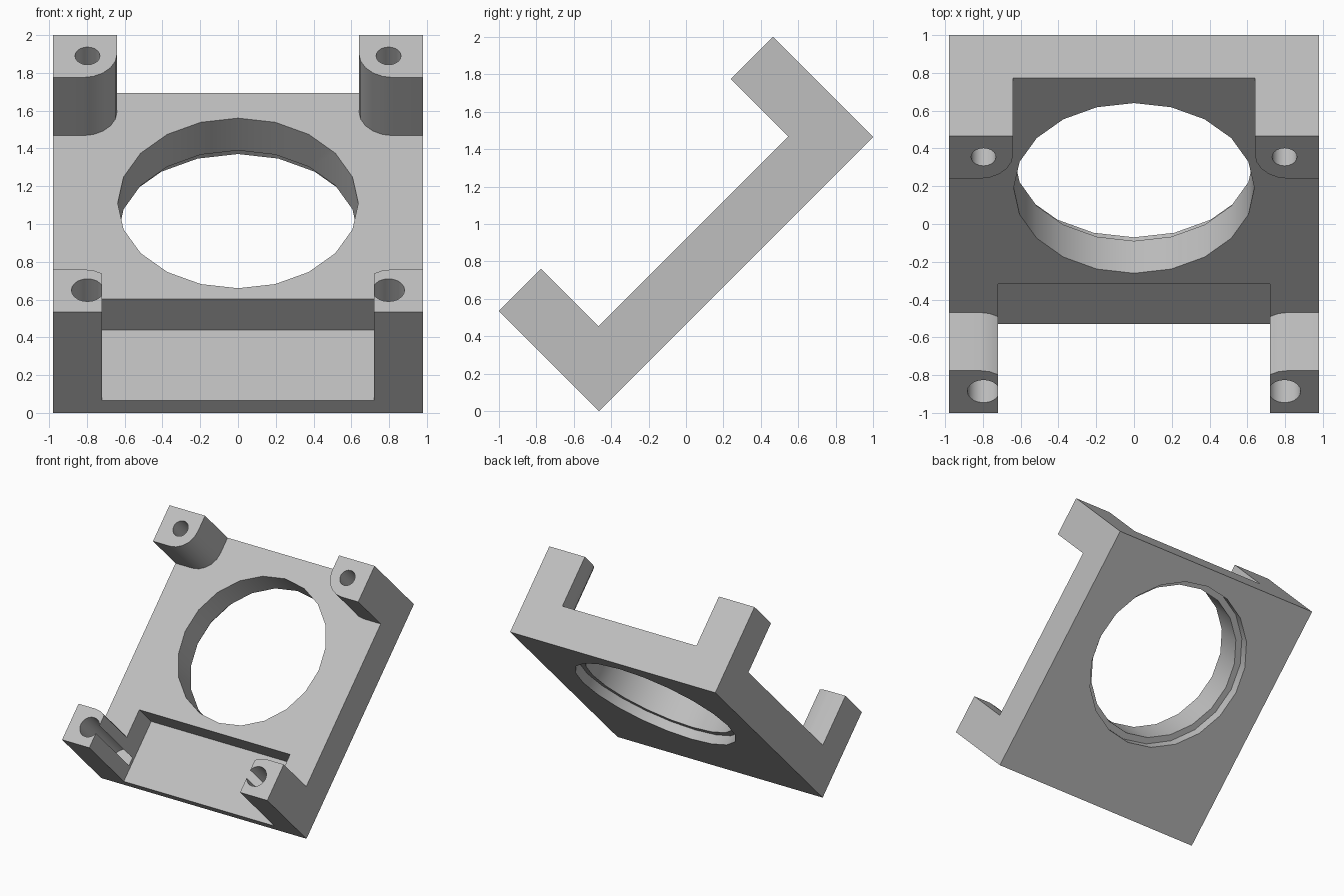
import bpy, bmesh, math

if "Cube" in bpy.data.objects:
    bpy.data.objects.remove(bpy.data.objects["Cube"], do_unlink=True)

WIDTH, LENGTH, HEIGHT, FLOOR = 1.96, 2.072, 0.757, 0.322
MID = LENGTH / 2
LEG_EDGE, LEG_X, ROUND = 0.718, 0.64, 0.18

grey = bpy.data.materials.new("light grey plastic")
grey.use_nodes = True
colour = (0.52, 0.52, 0.52, 1)
grey.diffuse_color = colour
grey.node_tree.nodes["Principled BSDF"].inputs["Base Color"].default_value = colour


def prism(name, outline, low, high):
    """Extrude an outline upward between two heights."""
    bm = bmesh.new()
    face = bm.faces.new([bm.verts.new((x, y, low)) for x, y in outline])
    top = bmesh.ops.extrude_face_region(bm, geom=[face])["geom"]
    verts = [v for v in top if isinstance(v, bmesh.types.BMVert)]
    bmesh.ops.translate(bm, verts=verts, vec=(0, 0, high - low))
    bmesh.ops.recalc_face_normals(bm, faces=bm.faces)
    mesh = bpy.data.meshes.new(name)
    bm.to_mesh(mesh)
    bm.free()
    obj = bpy.data.objects.new(name, mesh)
    bpy.context.collection.objects.link(obj)
    mesh.materials.append(grey)
    return obj


def rect(x, y0, y1):
    return [(-x, y0), (x, y0), (x, y1), (-x, y1)]


def circle(cx, cy, r, sides=20):
    steps = [math.tau * i / sides for i in range(sides)]
    return [(cx + r * math.cos(a), cy + r * math.sin(a)) for a in steps]


def cut(target, cutter):
    cutter.hide_render = True
    mod = target.modifiers.new("cut", "BOOLEAN")
    mod.operation, mod.solver, mod.object = "DIFFERENCE", "EXACT", cutter
    bpy.context.view_layer.objects.active = target
    bpy.ops.object.modifier_apply(modifier=mod.name)
    bpy.data.objects.remove(cutter, do_unlink=True)


# Solid block that the bracket is carved from
bracket = prism("mounting_bracket", rect(WIDTH / 2, 0, LENGTH), 0, HEIGHT)

# Space between the four corner legs, rounding each inner leg corner
quarter = [(1.3, LEG_EDGE)]
for i in range(6):
    a = math.radians(270 - 18 * i)
    quarter.append((LEG_X + ROUND + ROUND * math.cos(a),
                    LEG_EDGE + ROUND + ROUND * math.sin(a)))
quarter.append((LEG_X, 1.3))
half = quarter + [(-x, y) for x, y in reversed(quarter)]
outline = [(x, MID + y) for x, y in half + [(-x, -y) for x, y in half]]
cut(bracket, prism("leg_gap_cutter", outline, FLOOR, 1))

# Pocket in the lower edge
cut(bracket, prism("pocket_cutter", rect(0.72, -0.2, 0.53), 0.092, 1.1))

# Large round opening with a shallow counterbore underneath
cut(bracket, prism("opening_cutter", circle(0, 1.248, 0.637), -0.2, 1.1))
cut(bracket, prism("counterbore_cutter", circle(0, 1.248, 0.69), -0.2, 0.08))

# Blind screw holes in the legs
for side in (-1, 1):
    for along, radius in ((0.162, 0.085), (1.916, 0.066)):
        cut(bracket, prism("screw_hole_cutter",
                           circle(side * 0.797, along, radius), 0.12, 1.1))

# Tilt the bracket onto its lower edge
bracket.rotation_euler.x = math.radians(45)
bracket.location.y = -0.465
bpy.ops.object.select_all(action="DESELECT")
bracket.select_set(True)
bpy.context.view_layer.objects.active = bracket
bpy.ops.object.transform_apply(location=True, rotation=True, scale=True)
bpy.ops.object.shade_smooth_by_angle(angle=math.radians(30))
